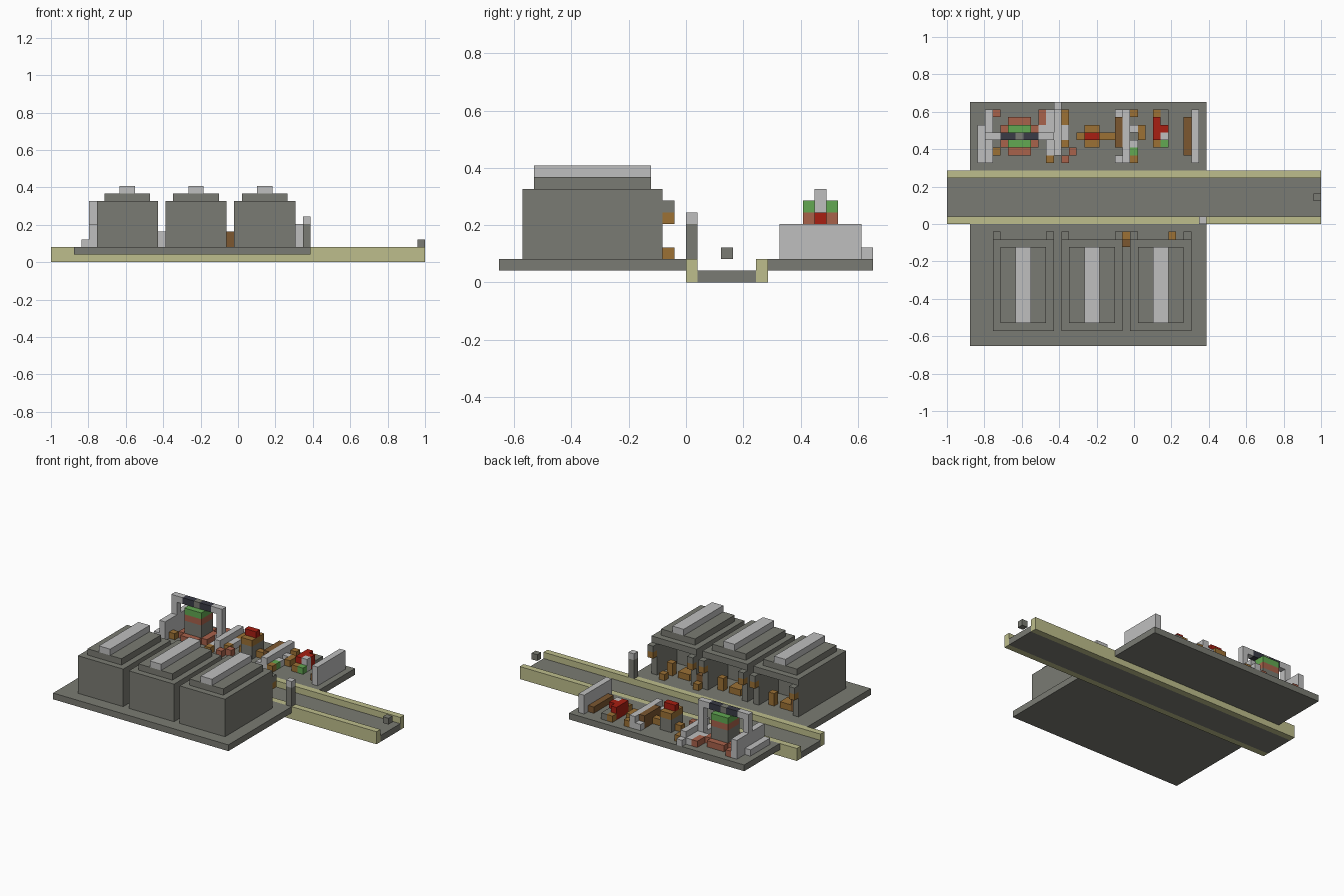
import bpy
import bmesh

old = bpy.data.objects.get("Cube")
if old:
    bpy.data.objects.remove(old, do_unlink=True)

# The whole model sits on a cubic grid: 49 wide, 32 deep
U = 2 / 49
ORIGIN = (-1, -16 * U, 0)


def linear(c):
    return c / 12.92 if c <= 0.04045 else ((c + 0.055) / 1.055) ** 2.4


def material(name, code):
    rgb = [linear(int(code[n:n + 2], 16) / 255) for n in range(0, 6, 2)]
    m = bpy.data.materials.new(name)
    m.use_nodes = True
    m.diffuse_color = (*rgb, 1)
    m.node_tree.nodes["Principled BSDF"].inputs["Base Color"].default_value = (*rgb, 1)
    return m


GREY = material("stone grey", "7a7b73")
LIGHT = material("light grey", "bfbfbf")
CREAM = material("cream", "bebe8c")
SALMON = material("salmon", "a9624b")
GREEN = material("green", "62a852")
WOOD = material("wood", "9c7135")
BROWN = material("dark wood", "7c5730")
RED = material("red", "a81e12")
NAVY = material("navy", "3a3b46")


def box(name, mat, start, size):
    """Box from a grid cell and a size in cells."""
    bm = bmesh.new()
    bmesh.ops.create_cube(bm, size=1)
    for v in bm.verts:
        v.co = [ORIGIN[a] + (start[a] + (v.co[a] + 0.5) * size[a]) * U for a in range(3)]
    mesh = bpy.data.meshes.new(name)
    bm.to_mesh(mesh)
    bm.free()
    mesh.materials.append(mat)
    obj = bpy.data.objects.new(name, mesh)
    bpy.context.collection.objects.link(obj)
    return obj


def cubes(name, mat, cells, z=2, h=1):
    for x, y in cells:
        box(name, mat, (x, y, z), (1, 1, h))


# Street: sunken road between kerbs, a pavement on each side
box("road", GREY, (0, 17, 0), (49, 5, 1))
for y in (16, 22):
    box("kerb", CREAM, (0, y, 0), (49, 1, 2))
box("front_pavement", GREY, (3, 0, 1), (31, 16, 1))
box("back_pavement", GREY, (3, 23, 1), (31, 9, 1))
box("road_marker", GREY, (48, 19, 2), (1, 1, 1))
box("lamp_post", GREY, (33, 16, 2), (1, 1, 3))
box("lamp_head", LIGHT, (33, 16, 5), (1, 1, 1))

# Three open-backed shops with stepped roofs and hanging lanterns
for x in (6, 15, 24):
    box("shop_body", GREY, (x, 2, 2), (8, 7, 6))
    for side in (x, x + 7):
        box("shop_wall", GREY, (side, 9, 2), (1, 5, 6))
        box("lantern", WOOD, (side, 14, 5), (1, 1, 1))
        box("lantern_cap", GREY, (side, 14, 6), (1, 1, 1))
    box("shop_ceiling", GREY, (x + 1, 9, 7), (6, 5, 1))
    box("roof_step", GREY, (x + 1, 3, 8), (6, 10, 1))
    box("roof_ridge", LIGHT, (x + 3, 3, 9), (2, 10, 1))
    # Furniture inside
    box("shop_table", WOOD, (x + 2, 11, 2), (2, 2, 1))
    box("shop_chair", WOOD, (x + 5, 12, 2), (1, 1, 2))
box("shop_counter", BROWN, (7, 9, 2), (1, 4, 2))
box("barrel", BROWN, (23, 13, 2), (1, 1, 2))
cubes("crate", WOOD, [(23, 14), (29, 14)])

# Tower on a stepped round base
for x, y, w, d in ((8, 25, 3, 5), (7, 26, 5, 3)):
    box("tower_base", SALMON, (x, y, 2), (w, d, 1))
for name, mat, z, h in (("tower_core", GREY, 3, 2), ("tower_band", SALMON, 5, 1),
                        ("tower_top", GREEN, 6, 1)):
    box(name, mat, (8, 26, z), (3, 3, h))

# Gateway beam above the tower
for x in (5, 13):
    box("gate_post", LIGHT, (x, 27, 2), (1, 1, 6))
for x in (6, 12):
    box("beam_end", LIGHT, (x, 27, 7), (1, 1, 1))
for x in (7, 10):
    box("beam_panel", NAVY, (x, 27, 7), (2, 1, 1))
box("beam_centre", GREY, (9, 27, 7), (1, 1, 1))

# Garden walls
box("low_step", LIGHT, (4, 24, 2), (1, 5, 1))
box("right_wall", LIGHT, (5, 24, 2), (1, 7, 3))
box("left_wall", LIGHT, (32, 24, 2), (1, 7, 3))
box("low_wall", LIGHT, (13, 25, 2), (1, 6, 1))
box("middle_wall", LIGHT, (14, 25, 2), (1, 6, 2))
box("wall_tail", LIGHT, (14, 31, 2), (1, 1, 1))
box("wall_bench", LIGHT, (15, 27, 2), (1, 2, 1))
box("inner_wall", LIGHT, (23, 24, 2), (1, 7, 2))
cubes("wall_stub", LIGHT, [(12, 28), (22, 24), (22, 30), (24, 28), (24, 26)])

# Seats and pots around the tower
cubes("salmon_seat", SALMON, [(6, 30), (12, 29), (12, 30), (15, 24), (16, 25)])
cubes("wood_seat", WOOD, [(6, 25), (13, 24), (15, 29), (15, 30), (15, 26), (24, 30), (24, 24)])

# Small fountain stall
box("stall_counter", WOOD, (17, 27, 2), (4, 1, 1))
box("stall_core", GREY, (18, 26, 2), (2, 3, 2))
box("stall_shelf", WOOD, (18, 26, 4), (2, 3, 1))
box("stall_top", RED, (18, 27, 5), (2, 1, 1))

# Benches beside the inner wall
box("bench_back", BROWN, (22, 26, 2), (1, 4, 2))
box("bench_seat", WOOD, (21, 27, 2), (1, 1, 1))
box("side_bench", WOOD, (25, 27, 2), (1, 2, 1))
cubes("planter", GREEN, [(24, 25)])

# Market goods
box("red_goods", RED, (27, 27, 2), (1, 3, 2))
box("red_goods_side", RED, (28, 28, 2), (1, 1, 2))
cubes("grey_goods", GREY, [(28, 29), (28, 30)])
cubes("light_goods", LIGHT, [(28, 27)], h=2)
cubes("green_goods", GREEN, [(28, 26)])
cubes("wood_goods", WOOD, [(27, 26), (27, 30)])
box("wall_shelf", BROWN, (31, 25, 2), (1, 5, 1))
